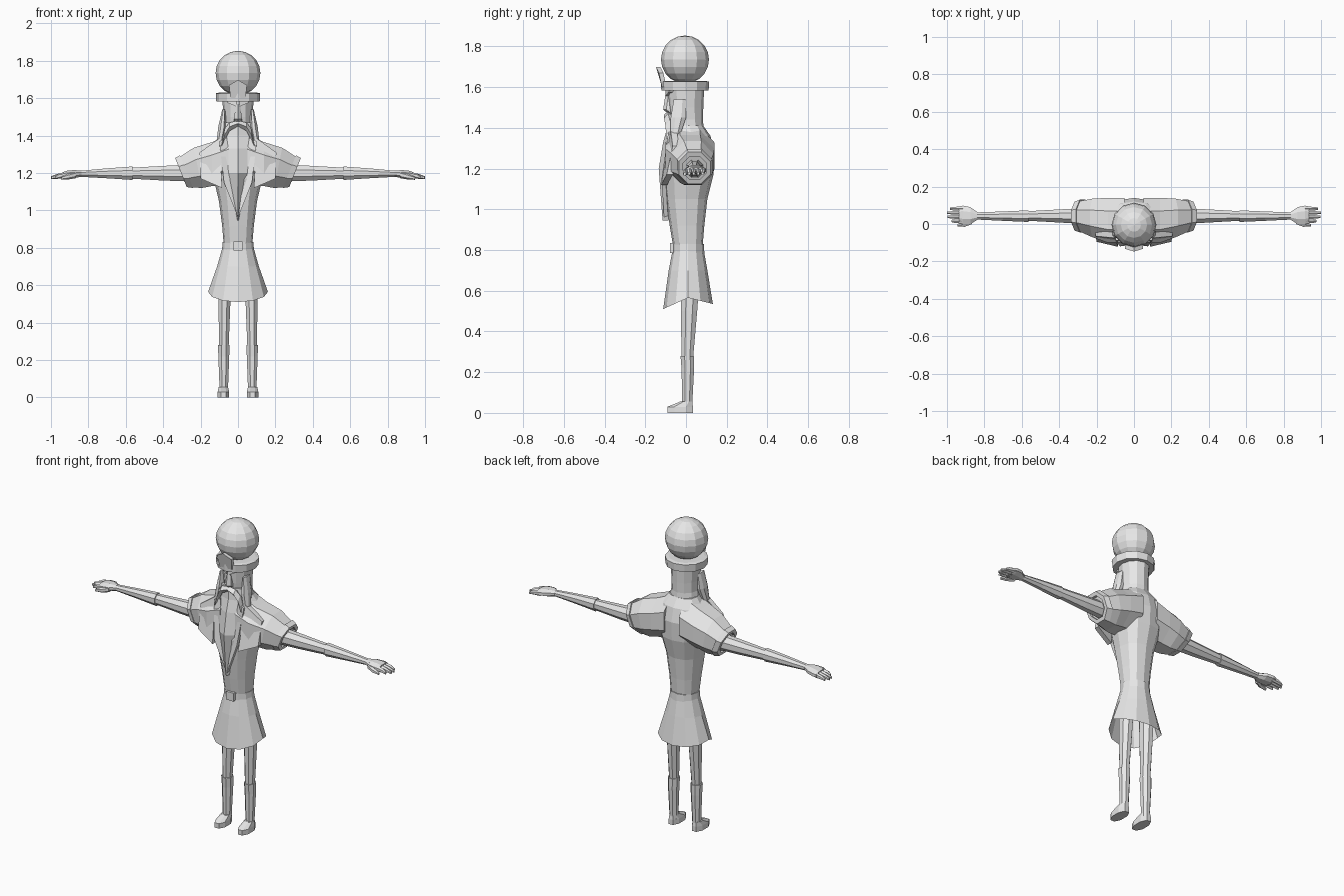
import bpy, bmesh, math
from mathutils import Vector

grey = bpy.data.materials.new("light_grey")
grey.diffuse_color = (0.8, 0.8, 0.8, 1)


def finish(name, bm, mirror=False):
    bmesh.ops.recalc_face_normals(bm, faces=bm.faces[:])
    me = bpy.data.meshes.new(name)
    bm.to_mesh(me)
    bm.free()
    me.materials.append(grey)
    ob = bpy.data.objects.new(name, me)
    bpy.context.collection.objects.link(ob)
    if mirror:
        ob.modifiers.new("mirror", 'MIRROR')
    return ob


def loft(name, rings, mirror=False, caps=(True, True)):
    """Skin a list of equal-length point rings."""
    bm = bmesh.new()
    rows = [[bm.verts.new(p) for p in r] for r in rings]
    n = len(rows[0])
    for a, b in zip(rows, rows[1:]):
        for i in range(n):
            j = (i + 1) % n
            bm.faces.new((a[i], a[j], b[j], b[i]))
    if caps[0]:
        bm.faces.new(rows[0])
    if caps[1]:
        bm.faces.new(rows[-1])
    return finish(name, bm, mirror)


def squash(v, p):
    return math.copysign(abs(v) ** p, v)


def flat_ring(z, rx, y0, y1, n=12, cx=0, p=1.0, front=0, back=0):
    """Horizontal ring; front and back lower the hem at those sides."""
    out = []
    for i in range(n):
        a = 2 * math.pi * (i + 0.5 * (n == 8)) / n
        k = 1 / math.cos(math.pi / 8) if n == 8 else 1
        c, s = squash(math.cos(a) * k, p), squash(math.sin(a) * k, p)
        drop = front * max(0, -s) + back * max(0, s)
        out.append((cx + rx * c, (y0 + y1) / 2 + (y1 - y0) / 2 * s, z - drop))
    return out


def side_ring(x, y0, y1, z0, z1, n=8, tilt=0):
    """Upright ring across the x axis; tilt pushes its top outward."""
    out = []
    for i in range(n):
        a = 2 * math.pi * (i + 0.5) / n
        k = 1 / math.cos(math.pi / n)
        dz = (z1 - z0) / 2 * math.sin(a) * k
        out.append((x + tilt * dz, (y0 + y1) / 2 + (y1 - y0) / 2 * math.cos(a) * k,
                    (z0 + z1) / 2 + dz))
    return out


def plate(name, pts, depth, mirror=False):
    """Polygon thickened toward the back."""
    return loft(name, [pts, [(x, y + depth, z) for x, y, z in pts]], mirror)


# Torso
loft("torso", [flat_ring(z, rx, y0, y1, p=0.85) for z, rx, y0, y1 in (
    (0.80, 0.075, -0.06, 0.08), (0.92, 0.085, -0.08, 0.09), (1.05, 0.102, -0.1, 0.105),
    (1.17, 0.13, -0.115, 0.135), (1.28, 0.15, -0.1, 0.14), (1.36, 0.125, -0.065, 0.12),
    (1.41, 0.085, -0.05, 0.085))])

# Skirt, open below
loft("skirt", [flat_ring(0.82, 0.078, -0.062, 0.084), flat_ring(0.70, 0.112, -0.085, 0.105),
               flat_ring(0.565, 0.16, -0.112, 0.132, front=0.055, back=0.03)],
     caps=(True, False))

# Belt and buckle
loft("belt", [flat_ring(z, rx, y0, y1) for z, rx, y0, y1 in (
    (0.785, 0.086, -0.068, 0.09), (0.83, 0.082, -0.068, 0.088))])
plate("buckle", [(-0.025, -0.078, 0.785), (0.025, -0.078, 0.785),
                 (0.025, -0.078, 0.835), (-0.025, -0.078, 0.835)], 0.02)

# Shoulders and short sleeves
loft("shoulder", [side_ring(0.05, -0.1, 0.14, 1.14, 1.405), side_ring(0.14, -0.1, 0.14, 1.13, 1.365),
                  side_ring(0.215, -0.07, 0.135, 1.12, 1.335, tilt=0.2),
                  side_ring(0.29, -0.035, 0.12, 1.125, 1.28, tilt=0.4)], True)
loft("sleeve_cuff", [side_ring(0.275, -0.045, 0.13, 1.12, 1.295, tilt=0.4),
                     side_ring(0.305, -0.035, 0.12, 1.125, 1.28, tilt=0.4),
                     side_ring(0.305, -0.015, 0.10, 1.145, 1.26, tilt=0.4),
                     side_ring(0.29, -0.015, 0.10, 1.145, 1.26, tilt=0.4)], True)

# Collar panels on the chest
plate("lapel", [(0.10, -0.075, 1.385), (0.205, -0.065, 1.31), (0.20, -0.095, 1.17),
                (0.085, -0.122, 1.12)], 0.03, True)
plate("coat_edge", [(0.06, -0.085, 1.39), (0.10, -0.088, 1.37), (0.075, -0.12, 1.15),
                    (0.0, -0.108, 0.96)], 0.02, True)

# Upper arm, forearm
loft("upper_arm", [side_ring(0.26, 0.0, 0.085, 1.155, 1.245), side_ring(0.4, 0.008, 0.078, 1.16, 1.238),
                   side_ring(0.575, 0.018, 0.068, 1.17, 1.228)], True)
loft("forearm", [side_ring(0.565, 0.011, 0.073, 1.163, 1.235), side_ring(0.7, 0.017, 0.067, 1.172, 1.225),
                 side_ring(0.845, 0.024, 0.062, 1.18, 1.212)], True)

# Hand: palm, four fingers, thumb
loft("palm", [side_ring(0.835, 0.024, 0.062, 1.18, 1.212), side_ring(0.875, 0.0, 0.09, 1.174, 1.216),
              side_ring(0.915, -0.002, 0.098, 1.172, 1.212), side_ring(0.935, 0.004, 0.094, 1.175, 1.205)], True)
for i, tip in enumerate((0.975, 0.997, 1.0, 0.985)):
    y = 0.016 + 0.022 * i
    loft("finger_%d" % (i + 1), [side_ring(0.915, y - 0.011, y + 0.011, 1.175, 1.205, 6),
                                 side_ring(0.96, y - 0.01, y + 0.01, 1.172, 1.195, 6),
                                 side_ring(tip, y - 0.006, y + 0.006, 1.168, 1.182, 6)], True)
loft("thumb", [side_ring(0.865, 0.0, 0.03, 1.175, 1.207, 6), side_ring(0.905, -0.015, 0.01, 1.168, 1.195, 6),
               side_ring(0.945, -0.013, 0.0, 1.165, 1.18, 6)], True)

# Legs, boots and feet
loft("leg", [flat_ring(z, r, y0, y1, 8, x) for z, r, y0, y1, x in (
    (0.64, 0.035, -0.025, 0.065, 0.072), (0.5, 0.032, -0.025, 0.055, 0.073),
    (0.27, 0.025, -0.022, 0.035, 0.075))], True)
loft("boot", [flat_ring(z, r, y0, y1, 8, 0.076) for z, r, y0, y1 in (
    (0.28, 0.031, -0.027, 0.04), (0.22, 0.029, -0.022, 0.04), (0.03, 0.022, -0.018, 0.03))], True)
loft("foot", [flat_ring(z, r, y0, y1, 8, 0.078, 0.9) for z, r, y0, y1 in (
    (0.0, 0.031, -0.092, 0.034), (0.03, 0.031, -0.092, 0.034), (0.055, 0.025, -0.03, 0.03))], True)

# Neck and head
loft("head", [flat_ring(z, rx, y0, y1) for z, rx, y0, y1 in (
    (1.36, 0.09, -0.055, 0.09), (1.44, 0.077, -0.075, 0.083), (1.50, 0.078, -0.085, 0.085),
    (1.62, 0.085, -0.095, 0.09))])

# Face: nose and brows
loft("nose", [[(-w, -0.07, z), (-w, y + 0.015, z), (0, y, z), (w, y + 0.015, z), (w, -0.07, z)]
              for z, w, y in ((1.475, 0.02, -0.095), (1.49, 0.022, -0.112), (1.57, 0.01, -0.1))])
plate("brow", [(0.008, -0.1, 1.555), (0.055, -0.085, 1.575), (0.06, -0.082, 1.59),
               (0.008, -0.1, 1.585)], 0.03, True)

# Moustache and long pointed beard
loft("moustache", [[(x, y, z0), (x, y - 0.02, (z0 + z1) / 2), (x, y, z1), (x, y + 0.03, (z0 + z1) / 2)]
                   for x, y, z0, z1 in ((0.0, -0.088, 1.45, 1.48), (0.045, -0.088, 1.425, 1.47),
                                        (0.07, -0.08, 1.375, 1.44), (0.088, -0.078, 1.335, 1.36))], True)
loft("beard", [[(-w, y + 0.03, z), (0, y, z), (w, y + 0.03, z), (0, y + d, z)] for z, w, y, d in (
    (1.47, 0.075, -0.088, 0.06), (1.40, 0.09, -0.092, 0.06), (1.33, 0.075, -0.112, 0.05),
    (1.20, 0.05, -0.134, 0.04), (0.945, 0.003, -0.115, 0.01))])
loft("side_whiskers", [flat_ring(z, r, y0, y1, 8, x) for z, r, y0, y1, x in (
    (1.54, 0.008, -0.06, 0.0, 0.076), (1.45, 0.022, -0.075, 0.0, 0.083),
    (1.36, 0.018, -0.075, -0.03, 0.098))], True)

# Cap dome, rim and raised front peak
bm = bmesh.new()
bmesh.ops.create_uvsphere(bm, u_segments=12, v_segments=10, radius=1)
for v in bm.verts:
    v.co = Vector((v.co.x * 0.12, v.co.y * 0.118 - 0.005, v.co.z * 0.118 + 1.735))
finish("cap_dome", bm)
loft("cap_rim", [flat_ring(z, r, -0.005 - r, -0.005 + r) for z, r in (
    (1.582, 0.098), (1.582, 0.116), (1.626, 0.119), (1.63, 0.1))])
plate("cap_peak", [(-0.04, -0.118, 1.6), (0.04, -0.118, 1.6), (0.048, -0.133, 1.67),
                   (0, -0.147, 1.698), (-0.048, -0.133, 1.67)], 0.022)
